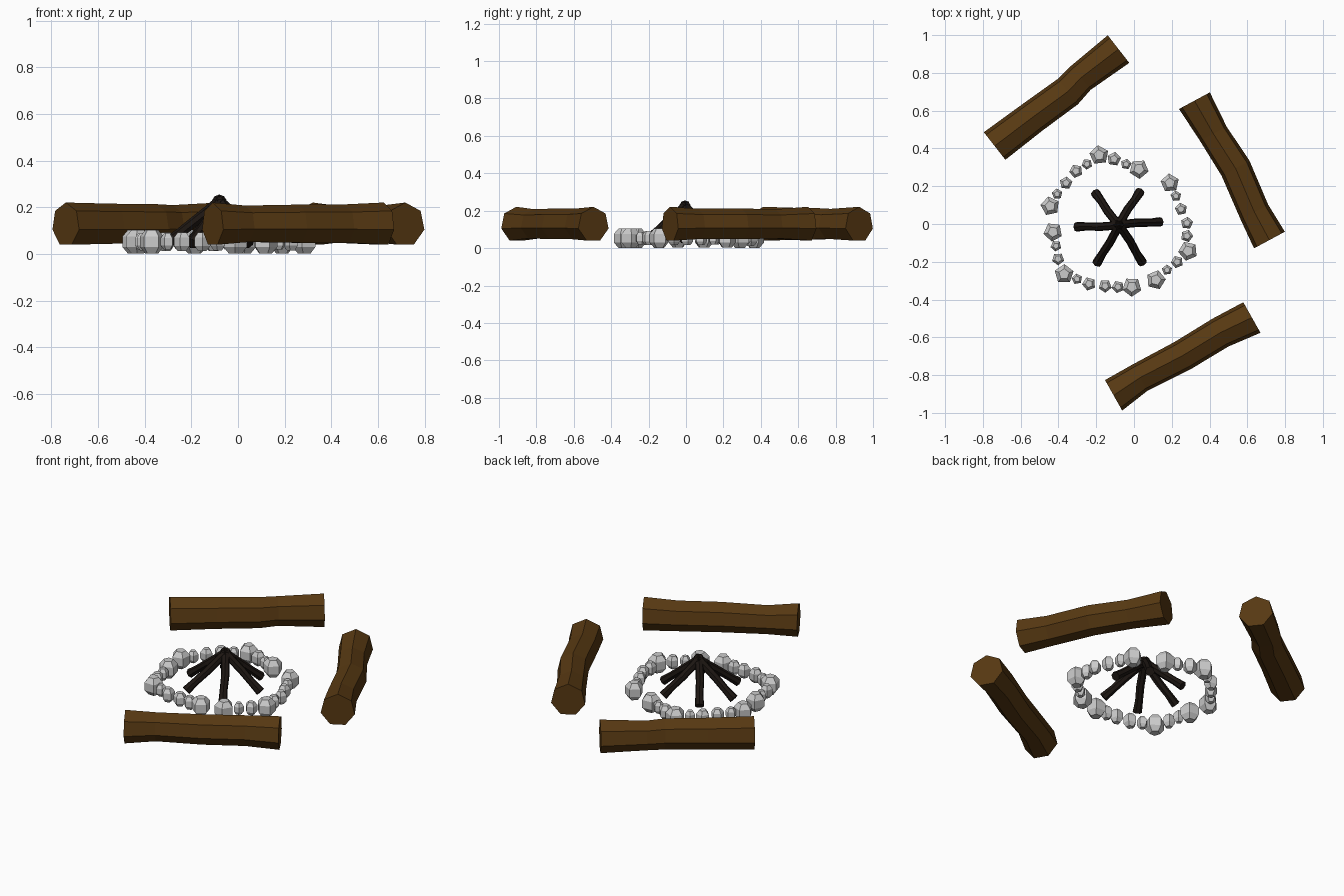
import bpy, bmesh, math, random
from mathutils import Vector

random.seed(4)


def material(name, rgb):
    m = bpy.data.materials.new(name)
    m.diffuse_color = (*rgb, 1)
    return m


def loft(name, rings, mat=None):
    """Skin a list of equal-sized vertex rings and cap both ends."""
    bm = bmesh.new()
    loops = [[bm.verts.new(p) for p in ring] for ring in rings]
    n = len(loops[0])
    for a, b in zip(loops, loops[1:]):
        for i in range(n):
            j = (i + 1) % n
            bm.faces.new((a[i], a[j], b[j], b[i]))
    bm.faces.new(loops[0])
    bm.faces.new(loops[-1])
    bmesh.ops.recalc_face_normals(bm, faces=bm.faces)
    me = bpy.data.meshes.new(name)
    bm.to_mesh(me)
    bm.free()
    ob = bpy.data.objects.new(name, me)
    bpy.context.collection.objects.link(ob)
    if mat:
        me.materials.append(mat)
    return ob


def wood(name, start, end, sections, mat, sides=7):
    """Crooked seven-sided tube; sections are (fraction, sideways shift, radius)."""
    start, end = Vector(start), Vector(end)
    axis = (end - start).normalized()
    side = Vector((-axis.y, axis.x, 0)).normalized()
    up = axis.cross(side)
    rings = []
    for t, shift, r in sections:
        c = start.lerp(end, t) + side * shift
        angles = [math.pi / 2 + math.tau * k / sides for k in range(sides)]
        rings.append([c + side * r * math.cos(a) + up * r * math.sin(a) for a in angles])
    return loft(name, rings, mat)


bark = material("bark", (0.095, 0.04, 0.006))
char = material("charred_wood", (0.012, 0.008, 0.006))

# Three seating logs
wood("log_back_left", (-0.738, 0.413, 0.126), (-0.082, 0.926, 0.126),
     [(0, 0, 0.095), (0.3, -0.004, 0.09), (0.58, -0.012, 0.088),
      (0.7, 0.003, 0.084), (1, 0, 0.095)], bark)
wood("log_right", (0.32, 0.653, 0.126), (0.717, -0.085, 0.126),
     [(0, 0, 0.095), (0.24, 0.005, 0.082), (0.5, 0.022, 0.086),
      (0.8, 0.0, 0.085), (1, 0, 0.095)], bark)
wood("log_front", (-0.108, -0.907, 0.126), (0.624, -0.495, 0.126),
     [(0, 0, 0.095), (0.2, 0.013, 0.082), (0.5, 0.004, 0.086),
      (0.78, 0.012, 0.087), (1, 0, 0.095)], bark)

# Charred sticks leaning together
hub = Vector((-0.08, -0.005, 0))
feet = [(-0.205, 0.165), (0.032, 0.172), (0.14, 0.011),
        (0.045, -0.205), (-0.197, -0.208), (-0.305, -0.015)]
for i, (x, y) in enumerate(feet):
    foot = Vector((x, y, 0.045))
    out = Vector((x, y, 0)) - hub
    top = hub - out.normalized() * 0.015 + Vector((0, 0, 0.235))
    wood(f"stick_{i + 1}", top, foot,
         [(0, 0, 0.026), (0.25, 0.003, 0.023), (0.5, 0.005, 0.023),
          (0.78, 0.0, 0.022), (1, 0, 0.026)], char)

# Ring of five-sided stones: x, y, radius
stones = [
    (-0.185, 0.365, 0.05), (-0.106, 0.344, 0.036), (-0.042, 0.317, 0.028),
    (0.026, 0.291, 0.05), (0.19, 0.217, 0.048), (0.222, 0.148, 0.028),
    (0.249, 0.079, 0.032), (0.28, 0.005, 0.032), (0.28, -0.063, 0.032),
    (0.286, -0.143, 0.05), (0.228, -0.201, 0.032), (0.175, -0.243, 0.027),
    (0.116, -0.296, 0.05), (-0.011, -0.333, 0.05), (-0.085, -0.333, 0.032),
    (-0.153, -0.328, 0.034), (-0.238, -0.317, 0.035), (-0.302, -0.291, 0.028),
    (-0.37, -0.265, 0.05), (-0.402, -0.185, 0.032), (-0.413, -0.116, 0.028),
    (-0.429, -0.042, 0.049), (-0.444, 0.095, 0.049), (-0.407, 0.159, 0.028),
    (-0.36, 0.217, 0.033), (-0.307, 0.28, 0.035), (-0.249, 0.317, 0.028)]
for i, (x, y, r) in enumerate(stones):
    h = 0.013 + r * 0.76
    turn = math.atan2(y, x + 0.08) + random.uniform(-0.3, 0.3)
    rings = []
    for f, z in ((0.55, -1), (1, -0.45), (1, 0.45), (0.55, 1)):
        rings.append([(x + f * r * 1.05 * math.cos(turn + math.tau * k / 5),
                       y + f * r * 1.05 * math.sin(turn + math.tau * k / 5),
                       0.053 + z * h) for k in range(5)])
    loft(f"stone_{i + 1}", rings)
